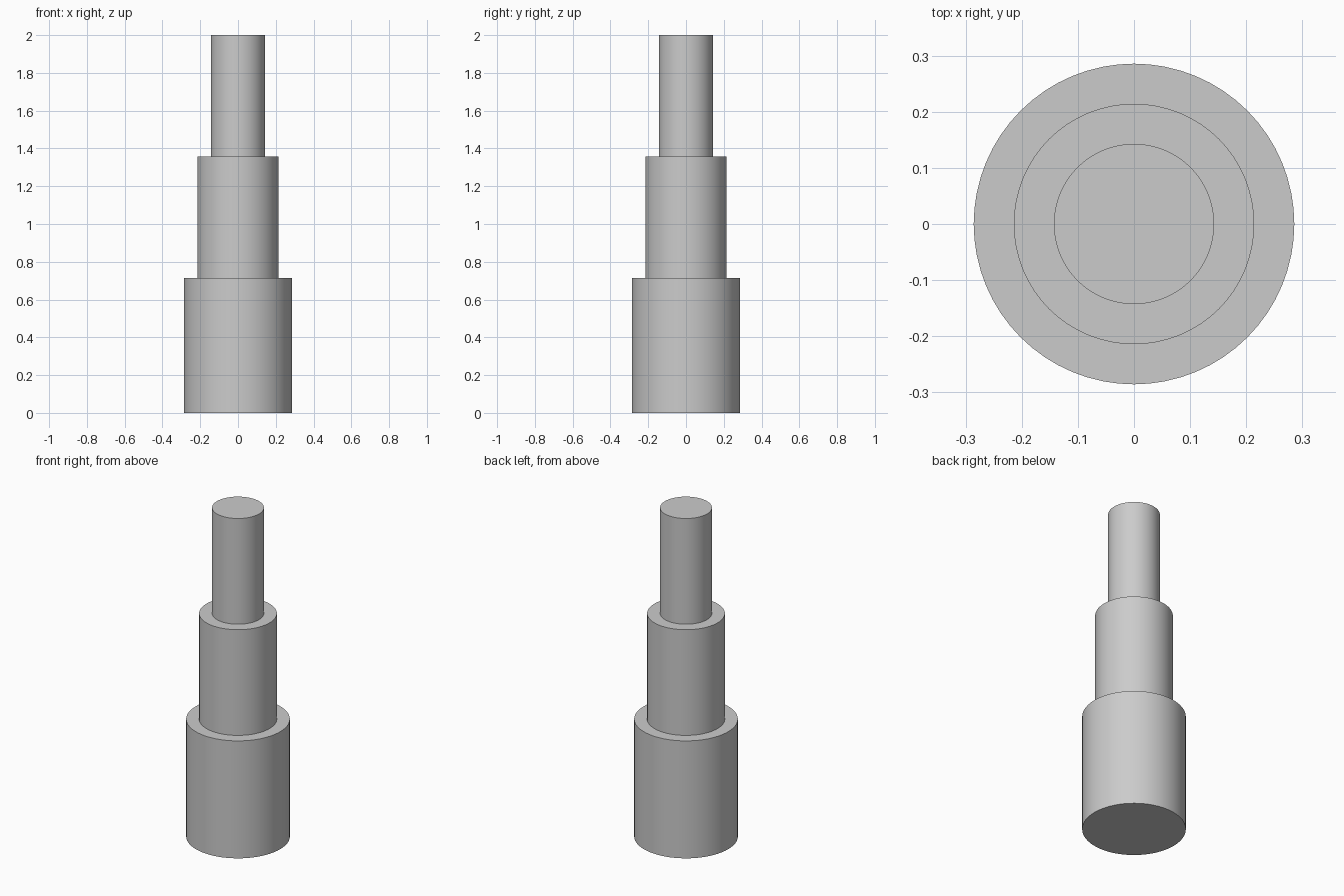
import bpy
import math

cube = bpy.data.objects.get("Cube")
if cube:
    bpy.data.objects.remove(cube, do_unlink=True)

GREY = (0.6, 0.6, 0.6, 1.0)
grey = bpy.data.materials.new("plain_grey")
grey.use_nodes = True
grey.diffuse_color = GREY
grey.node_tree.nodes["Principled BSDF"].inputs["Base Color"].default_value = GREY

UNIT = 2 / 14  # radius of the thinnest section
SECTION_HEIGHT = 5 * UNIT
OVERLAP = 0.5 * UNIT


def section(name, radius, bottom):
    """Upright smooth cylinder with crisp rims."""
    bpy.ops.mesh.primitive_cylinder_add(
        vertices=64, radius=radius, depth=SECTION_HEIGHT,
        location=(0, 0, bottom + SECTION_HEIGHT / 2))
    obj = bpy.context.object
    obj.name = name
    obj.data.materials.append(grey)
    bpy.ops.object.shade_smooth_by_angle(angle=math.radians(30))


# Three equal-length sections, each seated slightly into the one below
for i, name in enumerate(("lower_section", "middle_section", "upper_section")):
    section(name, (2 - 0.5 * i) * UNIT, i * (SECTION_HEIGHT - OVERLAP))
